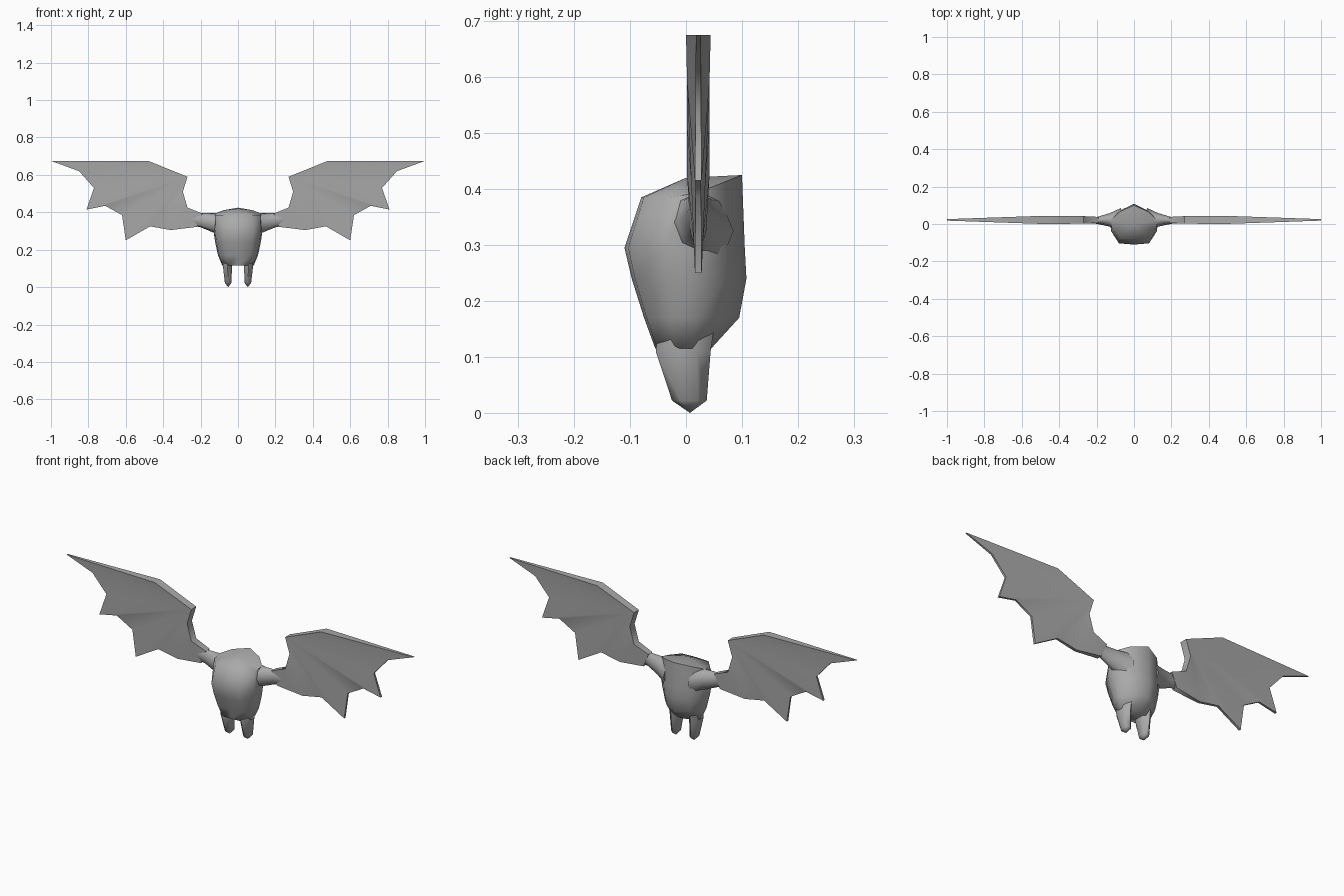
import bpy, bmesh, math
from mathutils import Vector

cube = bpy.data.objects.get("Cube")
if cube:
    bpy.data.objects.remove(cube)

grey = bpy.data.materials.new("plain grey")
grey.use_nodes = True
colour = (0.4, 0.4, 0.4, 1)
grey.diffuse_color = colour
grey.node_tree.nodes["Principled BSDF"].inputs["Base Color"].default_value = colour


def finish(bm, name, mirrored=False, angle=70):
    bmesh.ops.recalc_face_normals(bm, faces=bm.faces)
    mesh = bpy.data.meshes.new(name)
    bm.to_mesh(mesh)
    bm.free()
    mesh.materials.append(grey)
    ob = bpy.data.objects.new(name, mesh)
    bpy.context.collection.objects.link(ob)
    if mirrored:
        ob.modifiers.new("Mirror", 'MIRROR').use_mirror_merge = False
    bpy.ops.object.select_all(action='DESELECT')
    ob.select_set(True)
    bpy.context.view_layer.objects.active = ob
    bpy.ops.object.shade_smooth_by_angle(angle=math.radians(angle))
    return ob


def loft(bm, rings, start=None, end=None):
    """Skin closed rings; the ends are closed to a point or a flat cap."""
    loops = [[bm.verts.new(p) for p in ring] for ring in rings]
    n = len(loops[0])
    for a, b in zip(loops, loops[1:]):
        for i in range(n):
            j = (i + 1) % n
            bm.faces.new((a[i], a[j], b[j], b[i]))
    for loop, point in ((loops[0], start), (loops[-1], end)):
        if point is None:
            bm.faces.new(loop)
        else:
            tip = bm.verts.new(point)
            for i in range(n):
                bm.faces.new((loop[i], loop[(i + 1) % n], tip))


# Body: half outline scaled by width, front depth and back depth per level
half = [(0, -1), (.62, -.94), (.94, -.35), (1, .2), (.62, .66), (0, 1)]
outline = half + [(-u, v) for u, v in half[-2:0:-1]]
levels = [(.115, .084, .055, .045), (.17, .107, .075, .095),
          (.24, .122, .097, .108), (.295, .13, .11, .105), (.385, .125, .08, .1)]
rings = [[Vector((u * w, v * (front if v < 0 else back), z)) for u, v in outline]
         for z, w, front, back in levels]
for p in rings[-1]:
    p.z += .4 * max(p.y, 0)
bm = bmesh.new()
loft(bm, rings, end=(0, 0, .42))
finish(bm, "body")

# Legs: six-sided, tapering to a point
bm = bmesh.new()
rings = []
for z, x, w, y, d in [(.15, .055, .03, 0, .05), (.11, .056, .028, -.005, .049),
                      (.022, .053, .02, .006, .031)]:
    rings.append([(x + w * math.cos(a), y + d * math.sin(a), z)
                  for a in (math.tau * (i + .5) / 6 for i in range(6))])
loft(bm, rings, end=(.052, .007, 0))
finish(bm, "legs", mirrored=True)

# Shoulders: flared from the body, narrowing into the wing
bm = bmesh.new()
rings = []
for x, z, h, y, d in [(.07, .325, .075, .01, .075), (.13, .343, .052, .022, .036),
                      (.2, .358, .038, .019, .018), (.3, .37, .03, .022, .012)]:
    rings.append([(x, y + d * math.cos(a), z + h * math.sin(a))
                  for a in (math.tau * i / 8 for i in range(8))])
loft(bm, rings)
finish(bm, "shoulders", mirrored=True)

# Wings: two fanned sheets, thick at the arm and thin at the membrane edge
rim = [  # x, z, half thickness
    (.27, .59, .02), (.48, .675, .022), (1, .675, .004),
    (.85, .62, .005), (.77, .53, .005), (.81, .415, .006),
    (.71, .435, .005), (.62, .385, .005), (.6, .25, .006),
    (.47, .325, .006), (.36, .305, .008), (.22, .322, .014),
    (.19, .393, .016), (.27, .425, .02), (.295, .51, .02)]
fan = [(0, i, i + 1) for i in range(1, 9)]
fan += [(0, 9, 14), (14, 9, 10), (14, 10, 13), (13, 10, 11), (13, 11, 12)]
bm = bmesh.new()
sheets = [[bm.verts.new((x, .022 + side * t, z)) for x, z, t in rim] for side in (-1, 1)]
for sheet in sheets:
    for tri in fan:
        bm.faces.new([sheet[i] for i in tri])
for i in range(len(rim)):
    j = (i + 1) % len(rim)
    bm.faces.new((sheets[0][i], sheets[0][j], sheets[1][j], sheets[1][i]))
finish(bm, "wings", mirrored=True)
